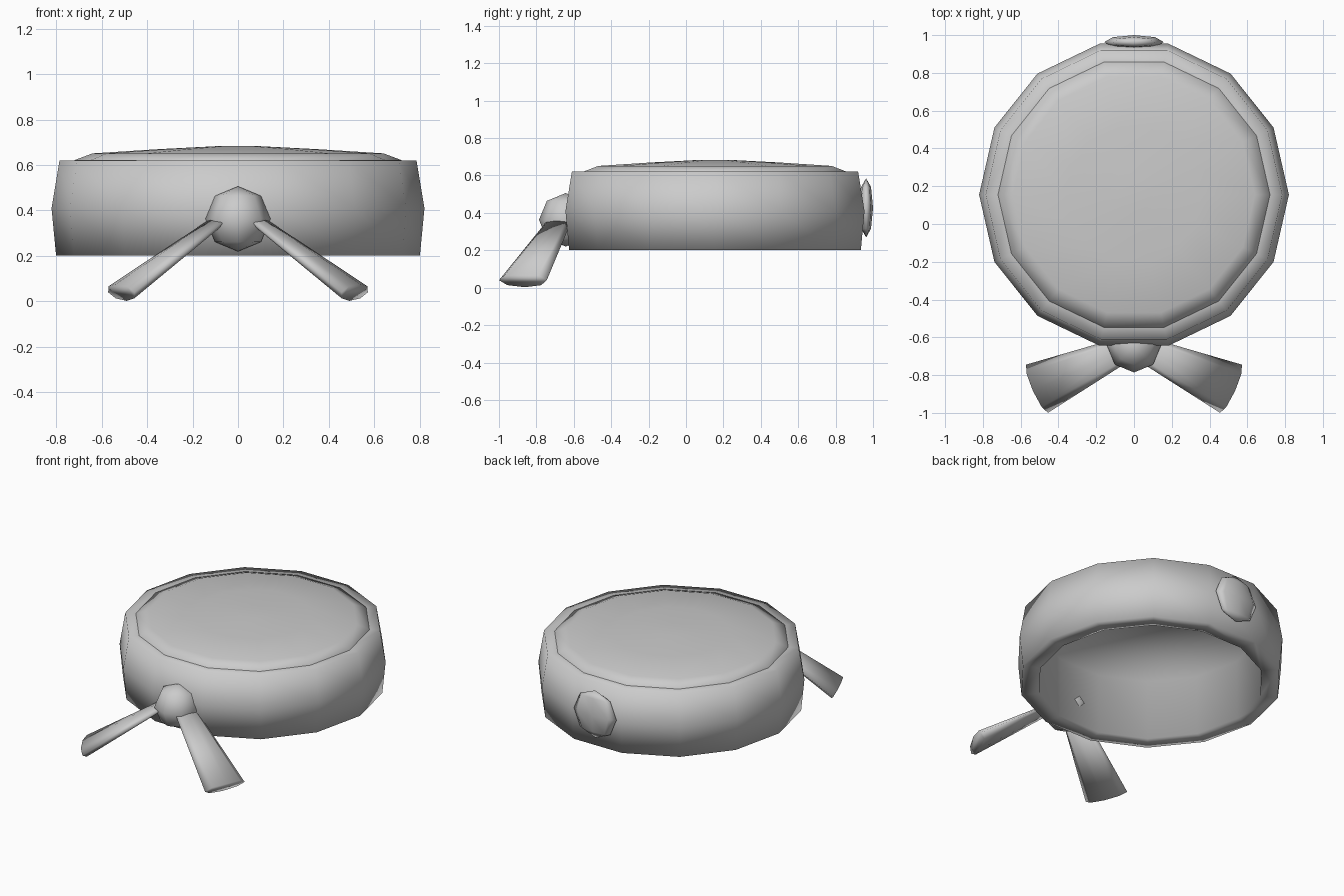
import bpy, bmesh, math
from mathutils import Vector, Matrix

if "Cube" in bpy.data.objects:
    bpy.data.objects.remove(bpy.data.objects["Cube"])

grey = bpy.data.materials.new("plain_grey")
grey.diffuse_color = (0.6, 0.6, 0.6, 1)
grey.use_nodes = True
grey.node_tree.nodes["Principled BSDF"].inputs["Base Color"].default_value = grey.diffuse_color
CY = 0.155      # centre of the drum along y
SIDES = 14


def finish(name, bm):
    """Make a fully smooth-shaded object from the bmesh."""
    bmesh.ops.recalc_face_normals(bm, faces=bm.faces)
    for f in bm.faces:
        f.smooth = True
    me = bpy.data.meshes.new(name)
    bm.to_mesh(me)
    bm.free()
    me.materials.append(grey)
    ob = bpy.data.objects.new(name, me)
    bpy.context.collection.objects.link(ob)
    return ob


def lathe(name, profile, caps):
    """Spin (radius, z) points around the drum axis, capping the listed rings."""
    bm = bmesh.new()
    rings = []
    for r, z in profile:
        rings.append([bm.verts.new((r * math.cos(2 * math.pi * i / SIDES),
                                    CY + r * math.sin(2 * math.pi * i / SIDES), z))
                      for i in range(SIDES)])
    for a, b in zip(rings, rings[1:]):
        for i in range(SIDES):
            j = (i + 1) % SIDES
            bm.faces.new((a[i], a[j], b[j], b[i]))
    for k in caps:
        bm.faces.new(rings[k])
    return finish(name, bm)


def ball(name, centre, radii):
    bm = bmesh.new()
    bmesh.ops.create_uvsphere(bm, u_segments=8, v_segments=4, radius=1,
                              matrix=Matrix.Translation(centre) @ Matrix.Diagonal((*radii, 1)))
    finish(name, bm)


def paddle(name, side):
    """Flattened tapering leg, wider at its foot."""
    bm = bmesh.new()
    start, end = Vector((0.10, -0.685, 0.345)), Vector((0.513, -0.872, 0.04))
    axis = (end - start).normalized()
    wide = axis.cross(Vector((0, 0, 1))).normalized()
    thin = axis.cross(wide)
    rings = []
    for c, w, t in ((start, 0.075, 0.022), (end, 0.14, 0.045)):
        ring = []
        for i in range(8):
            a = math.pi * i / 4
            p = c + wide * w * math.cos(a) + thin * t * math.sin(a)
            ring.append(bm.verts.new((p.x * side, p.y, p.z)))
        rings.append(ring)
    for i in range(8):
        j = (i + 1) % 8
        bm.faces.new((rings[0][i], rings[0][j], rings[1][j], rings[1][i]))
    for ring in rings:
        bm.faces.new(ring)
    finish(name, bm)


# Drum wall with a deep recess underneath, closed by a ceiling
lathe("drum_wall", [(0.70, 0.62), (0.785, 0.62), (0.82, 0.41), (0.80, 0.202),
                    (0.69, 0.202), (0.685, 0.60)], caps=(0, -1))
# Shallow domed lid with a short skirt sunk into the wall
lathe("domed_lid", [(0.72, 0.605), (0.72, 0.621), (0.64, 0.651),
                    (0.36, 0.669), (0.09, 0.683)], caps=(0, -1))
# Knobs on the front and back of the wall
ball("front_knob", (0, -0.643, 0.363), (0.143, 0.143, 0.143))
ball("back_button", (0, 0.963, 0.427), (0.158, 0.037, 0.158))
# Pair of splayed legs
for side, label in ((1, "right"), (-1, "left")):
    paddle(label + "_leg", side)
